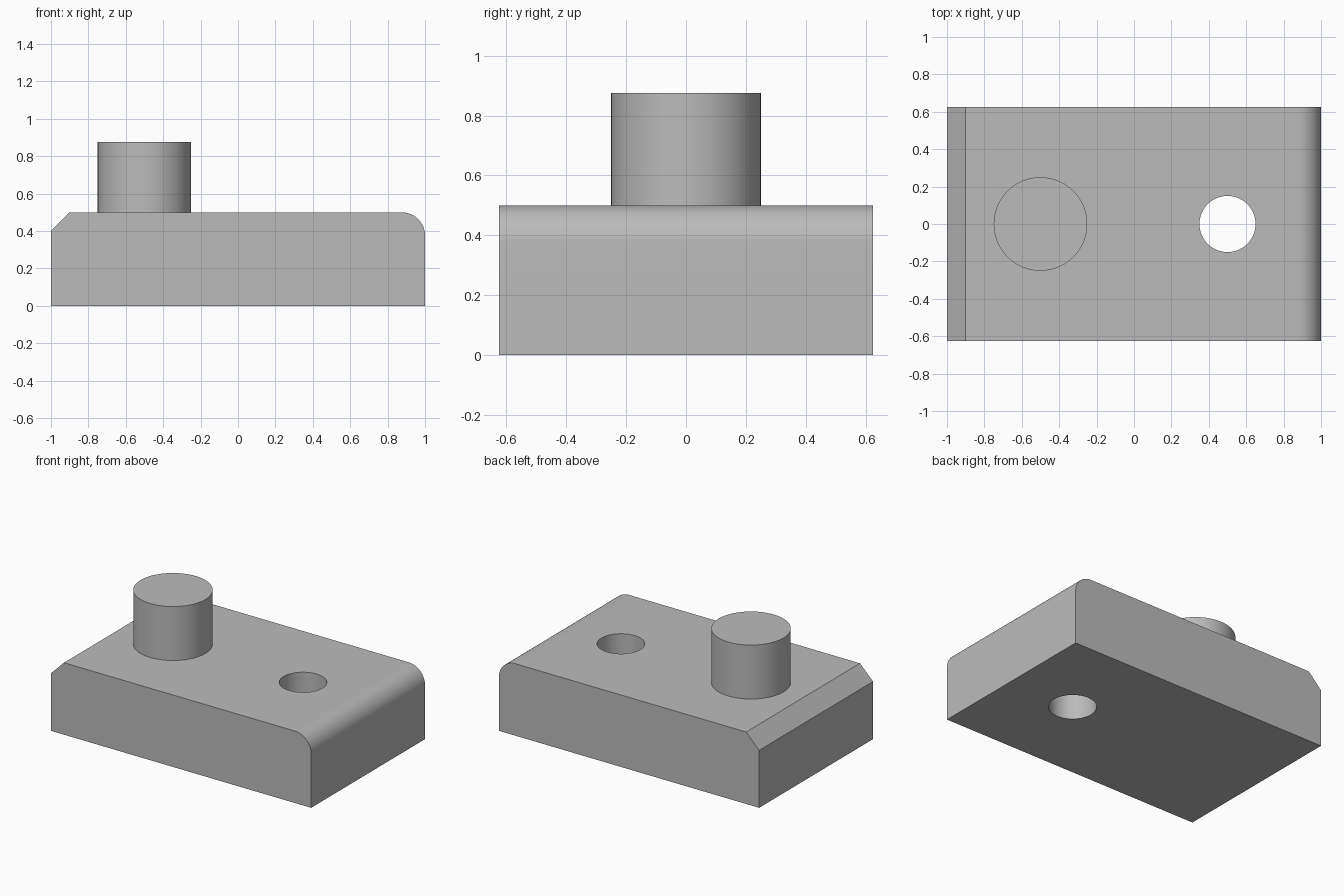
import bpy
import bmesh
import math

cube = bpy.data.objects.get("Cube")
if cube:
    bpy.data.objects.remove(cube, do_unlink=True)

LENGTH, WIDTH, HEIGHT = 2.0, 1.25, 0.5
CHAMFER, FILLET = 0.1, 0.125
OVERLAP = 0.1

grey = bpy.data.materials.new("plain grey")
grey.use_nodes = True
colour = (0.5, 0.5, 0.5, 1)
grey.diffuse_color = colour
grey.node_tree.nodes["Principled BSDF"].inputs["Base Color"].default_value = colour


def finish(name, bm):
    bmesh.ops.recalc_face_normals(bm, faces=bm.faces)
    mesh = bpy.data.meshes.new(name)
    bm.to_mesh(mesh)
    bm.free()
    mesh.materials.append(grey)
    obj = bpy.data.objects.new(name, mesh)
    bpy.context.collection.objects.link(obj)
    return obj


def cylinder(name, x, radius, bottom, top):
    bm = bmesh.new()
    bmesh.ops.create_cone(bm, cap_ends=True, segments=96, radius1=radius,
                          radius2=radius, depth=top - bottom)
    bmesh.ops.translate(bm, verts=bm.verts, vec=(x, 0, (bottom + top) / 2))
    return finish(name, bm)


# Block: side profile with a chamfer on one end and a fillet on the other
half = LENGTH / 2
profile = [(-half, 0), (half, 0)]
for i in range(17):
    a = math.pi / 2 * i / 16
    profile.append((half - FILLET + FILLET * math.cos(a),
                    HEIGHT - FILLET + FILLET * math.sin(a)))
profile += [(-half + CHAMFER, HEIGHT), (-half, HEIGHT - CHAMFER)]

bm = bmesh.new()
side = bm.faces.new([bm.verts.new((x, -WIDTH / 2, z)) for x, z in profile])
ext = bmesh.ops.extrude_face_region(bm, geom=[side], use_keep_orig=True)
moved = [g for g in ext["geom"] if isinstance(g, bmesh.types.BMVert)]
bmesh.ops.translate(bm, verts=moved, vec=(0, WIDTH, 0))
block = finish("block", bm)

# Round peg joined on top, and a hole cut right through
peg = cylinder("peg", -0.5, 0.25, HEIGHT - OVERLAP, 0.875)
drill = cylinder("hole_cutter", 0.5, 0.15, -OVERLAP, HEIGHT + OVERLAP)

bpy.ops.object.select_all(action="DESELECT")
block.select_set(True)
bpy.context.view_layer.objects.active = block
for tool, operation in ((peg, "UNION"), (drill, "DIFFERENCE")):
    mod = block.modifiers.new(tool.name, "BOOLEAN")
    mod.operation = operation
    mod.solver = "EXACT"
    mod.object = tool
    bpy.ops.object.modifier_apply(modifier=mod.name)
    bpy.data.objects.remove(tool, do_unlink=True)

# Smooth curved surfaces, crisp edges
bpy.ops.object.shade_smooth_by_angle(angle=math.radians(30))
